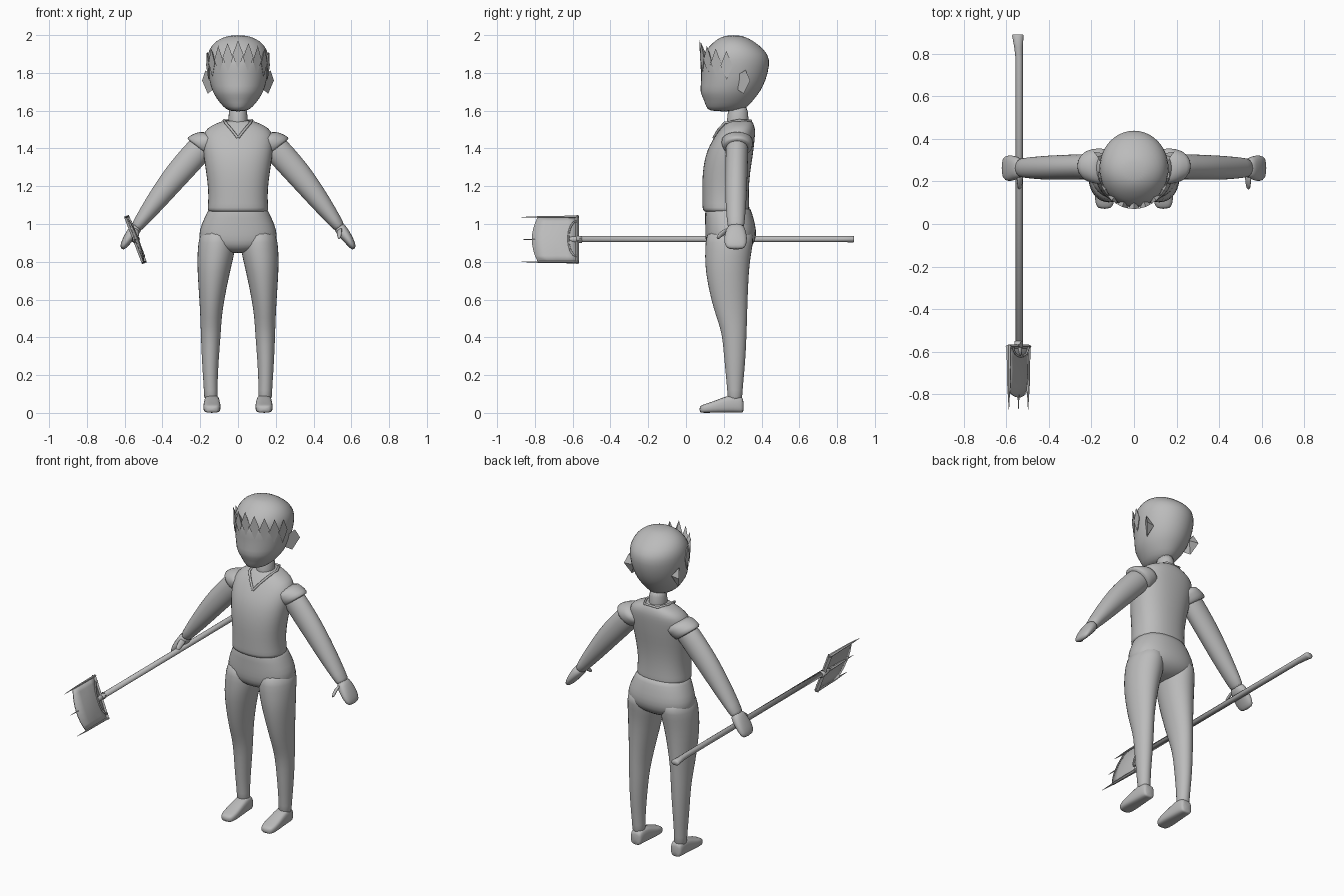
import bpy, bmesh, math
from mathutils import Vector

cube = bpy.data.objects.get("Cube")
if cube:
    bpy.data.objects.remove(cube, do_unlink=True)

grey = bpy.data.materials.new("plain_grey")
grey.use_nodes = True
GREY = (0.5, 0.5, 0.5, 1)
grey.diffuse_color = GREY
grey.node_tree.nodes["Principled BSDF"].inputs["Base Color"].default_value = GREY

X, Y, Z = Vector((1, 0, 0)), Vector((0, 1, 0)), Vector((0, 0, 1))


def finish(name, bm, smooth=True, subdivide=0):
    bmesh.ops.recalc_face_normals(bm, faces=bm.faces)
    mesh = bpy.data.meshes.new(name)
    bm.to_mesh(mesh)
    bm.free()
    mesh.materials.append(grey)
    for p in mesh.polygons:
        p.use_smooth = smooth
    ob = bpy.data.objects.new(name, mesh)
    bpy.context.collection.objects.link(ob)
    if subdivide:
        mod = ob.modifiers.new("Smooth", "SUBSURF")
        mod.levels = mod.render_levels = subdivide
    return ob


def loft(name, rings, u, v, n=16, power=2.0, smooth=True, subdivide=1):
    """Skin through oval rings given as (centre, half size along u, along v)."""
    bm = bmesh.new()
    loops = []
    for c, a, b in rings:
        loop = []
        for i in range(n):
            t = math.tau * i / n
            cu, sv = math.cos(t), math.sin(t)
            cu = math.copysign(abs(cu) ** (2 / power), cu)
            sv = math.copysign(abs(sv) ** (2 / power), sv)
            loop.append(bm.verts.new(Vector(c) + u * a * cu + v * b * sv))
        loops.append(loop)
    for p, q in zip(loops, loops[1:]):
        for i in range(n):
            j = (i + 1) % n
            bm.faces.new((p[i], p[j], q[j], q[i]))
    bm.faces.new(loops[0])
    bm.faces.new(loops[-1])
    return finish(name, bm, smooth, subdivide)


def upright(name, rows, power=2.0):
    """Centred loft from rows of (z, half width, front y, back y)."""
    loft(name, [((0, (f + b) / 2, z), w, (b - f) / 2) for z, w, f, b in rows], X, Y, 20, power)


def solid(name, points, faces, smooth=False):
    bm = bmesh.new()
    vs = [bm.verts.new(p) for p in points]
    for f in faces:
        bm.faces.new([vs[i] for i in f])
    return finish(name, bm, smooth)


def tube(name, points, radius):
    curve = bpy.data.curves.new(name, "CURVE")
    curve.dimensions = "3D"
    curve.bevel_depth = radius
    curve.bevel_resolution = 1
    spline = curve.splines.new("POLY")
    spline.points.add(len(points) - 1)
    for p, co in zip(spline.points, points):
        p.co = (*co, 1)
    curve.materials.append(grey)
    ob = bpy.data.objects.new(name, curve)
    bpy.context.collection.objects.link(ob)


# Head, neck and body
upright("head", [(1.595, .045, .12, .28), (1.62, .08, .105, .33), (1.665, .115, .09, .365),
                 (1.7, .137, .07, .395), (1.76, .155, .08, .425), (1.84, .166, .074, .446),
                 (1.9, .166, .085, .44), (1.95, .14, .13, .385), (1.98, .1, .165, .34),
                 (2.0, .045, .21, .29)])
upright("neck", [(1.48, .06, .2, .34), (1.55, .05, .22, .33), (1.64, .05, .22, .33)])
upright("shirt", [(1.06, .152, .1, .33), (1.072, .165, .086, .338), (1.1, .16, .086, .336),
                  (1.18, .158, .085, .333), (1.27, .17, .085, .34), (1.36, .184, .1, .355),
                  (1.42, .19, .125, .362), (1.47, .19, .155, .367), (1.51, .165, .185, .367),
                  (1.535, .11, .21, .355), (1.55, .07, .22, .35)], 2.3)
upright("trouser_hips", [(1.1, .15, .1, .34), (1.06, .165, .1, .35), (1.0, .196, .1, .368),
                         (.94, .212, .1, .376), (.89, .2, .105, .36), (.86, .12, .13, .32),
                         (.845, .05, .17, .28)], 2.3)

# V neckline and collar edge
collar = [(0, .146, 1.455), (.035, .172, 1.5), (.065, .205, 1.535), (.075, .28, 1.548), (.045, .345, 1.545)]
tube("collar_edge", collar + [(-x, y, z) for x, y, z in reversed(collar)], .007)

# Raised pointed fringe along the hairline
for i in range(-4, 5):
    a = math.radians(i * 19)
    drop = abs(i) * .014

    def on_head(angle, z, grow):
        return ((.166 + grow) * math.sin(angle), .26 - (.186 + grow) * math.cos(angle), z)
    half = math.radians(10)
    solid("fringe_spike", [on_head(a - half, 1.895 - drop, .003), on_head(a + half, 1.895 - drop, .003),
                           on_head(a, 1.972 - drop, .004), on_head(a, 1.82 - drop, -.004),
                           on_head(a, 1.9 - drop, -.03)],
          [(0, 3, 1, 2), (0, 2, 4), (2, 1, 4), (1, 3, 4), (3, 0, 4)])

# Paired parts: ears, sleeves, arms, hands, legs, feet
across = Vector((.79, 0, .61))
for s, side in ((1, "left"), (-1, "right")):
    u = Vector((across.x * s, 0, across.z))

    def ring(x, y, z, a, b):
        return ((x * s, y, z), a, b)

    solid(side + "_ear", [(x * s, y, z) for x, y, z in
                          [(.15, .275, 1.79), (.172, .315, 1.815), (.19, .34, 1.76), (.16, .305, 1.69),
                           (.135, .275, 1.71), (.13, .33, 1.76)]],
          [(0, 1, 2, 3, 4), (0, 1, 5), (1, 2, 5), (2, 3, 5), (3, 4, 5), (4, 0, 5)])
    loft(side + "_sleeve", [ring(.12, .27, 1.455, .07, .085), ring(.165, .272, 1.432, .083, .088),
                            ring(.205, .273, 1.405, .088, .078), ring(.207, .273, 1.4, .075, .066)], u, Y)
    loft(side + "_arm", [ring(.16, .27, 1.44, .07, .06), ring(.205, .27, 1.395, .073, .061),
                         ring(.28, .268, 1.31, .072, .06), ring(.344, .266, 1.237, .068, .06),
                         ring(.448, .264, 1.102, .053, .056), ring(.51, .264, 1.02, .038, .048),
                         ring(.55, .264, .965, .03, .044)], u, Y)
    loft(side + "_hand", [ring(.528, .264, .995, .03, .042), ring(.552, .264, .962, .034, .055),
                          ring(.58, .262, .925, .028, .064), ring(.602, .262, .892, .022, .06),
                          ring(.616, .264, .867, .012, .045)], u, Y, 12, 2.4)
    loft(side + "_thumb", [ring(.535, .235, .975, .02, .028), ring(.537, .2, .955, .019, .022),
                           ring(.537, .178, .938, .015, .016), ring(.54, .168, .922, .008, .008)], u, Y, 8)
    legs = [(.98, .03, .195, .11, .365), (.9, .008, .214, .1, .358), (.83, .02, .217, .098, .345),
            (.75, .04, .217, .1, .335), (.6, .072, .206, .13, .328), (.5, .086, .2, .162, .325),
            (.42, .09, .198, .19, .322), (.3, .1, .193, .2, .317), (.2, .106, .187, .21, .308),
            (.12, .108, .181, .218, .3), (.05, .105, .18, .22, .298)]
    loft(side + "_leg", [ring((i + o) / 2, (f + b) / 2, z, (o - i) / 2, (b - f) / 2)
                         for z, i, o, f, b in legs], X, Y)
    foot = [(.305, .03, .07), (.295, .038, .09), (.25, .042, .1), (.2, .044, .084), (.14, .048, .06),
            (.095, .045, .046), (.07, .03, .036)]
    loft(side + "_foot", [ring(.138, y, h / 2, w, h / 2) for y, w, h in foot], X, Z, 12, 3.5)

# Long tool handle with a flared grip end
loft("tool_handle", [((-.54, -.58, .92), .017, .017), ((-.54, .78, .92), .017, .017),
                     ((-.543, .83, .92), .02, .017), ((-.546, .885, .92), .027, .018),
                     ((-.546, .89, .92), .024, .015)], X, Z, 10, smooth=True, subdivide=0)

# Tool head frame: w runs along the tilted width, d through its thickness
w, d = Vector((-.356, 0, .934)), Vector((.934, 0, .356))
hub = Vector((-.543, 0, .918))


def at(a, y, t=0.0):
    return hub + w * a + Y * y + d * t


loft("tool_crossbar", [(at(-.134, -.577), .011, .014), (at(.134, -.577), .011, .014)], Y, d, 4,
     smooth=False, subdivide=0)

# Bowed blade with a rounded front edge
bm = bmesh.new()
cols = 8
rows = []
for i in range(cols + 1):
    k = -1 + 2 * i / cols
    front = -.785 - .03 * (1 - k * k)
    rows.append([bm.verts.new(at(.125 * k, -.57 + (front + .57) * j / 4,
                                 .016 * (1 - k * k) * math.sin(math.pi * j / 4) - .004))
                 for j in range(5)])
for p, q in zip(rows, rows[1:]):
    for j in range(4):
        bm.faces.new((p[j], p[j + 1], q[j + 1], q[j]))
blade = finish("tool_blade", bm)
blade.modifiers.new("Thickness", "SOLIDIFY").thickness = .006

# Three tapering prongs and an arched brace
for a in (-.128, 0, .128):
    loft("tool_prong", [(at(a, -.57), .007, .012), (at(a, -.76), .005, .008), (at(a * .99, -.872), .001, .001)],
         w, d, 6, smooth=False, subdivide=0)
tube("tool_brace", [at(.1 * math.sin(t), -.578 - .045 * math.cos(t), .012)
                    for t in [math.pi * (i / 8 - .5) for i in range(9)]], .005)
loft("tool_socket", [(at(0, -.55), .021, .021), (at(0, -.6), .017, .017), (at(0, -.66), .003, .003)],
     w, d, 8, subdivide=0)
